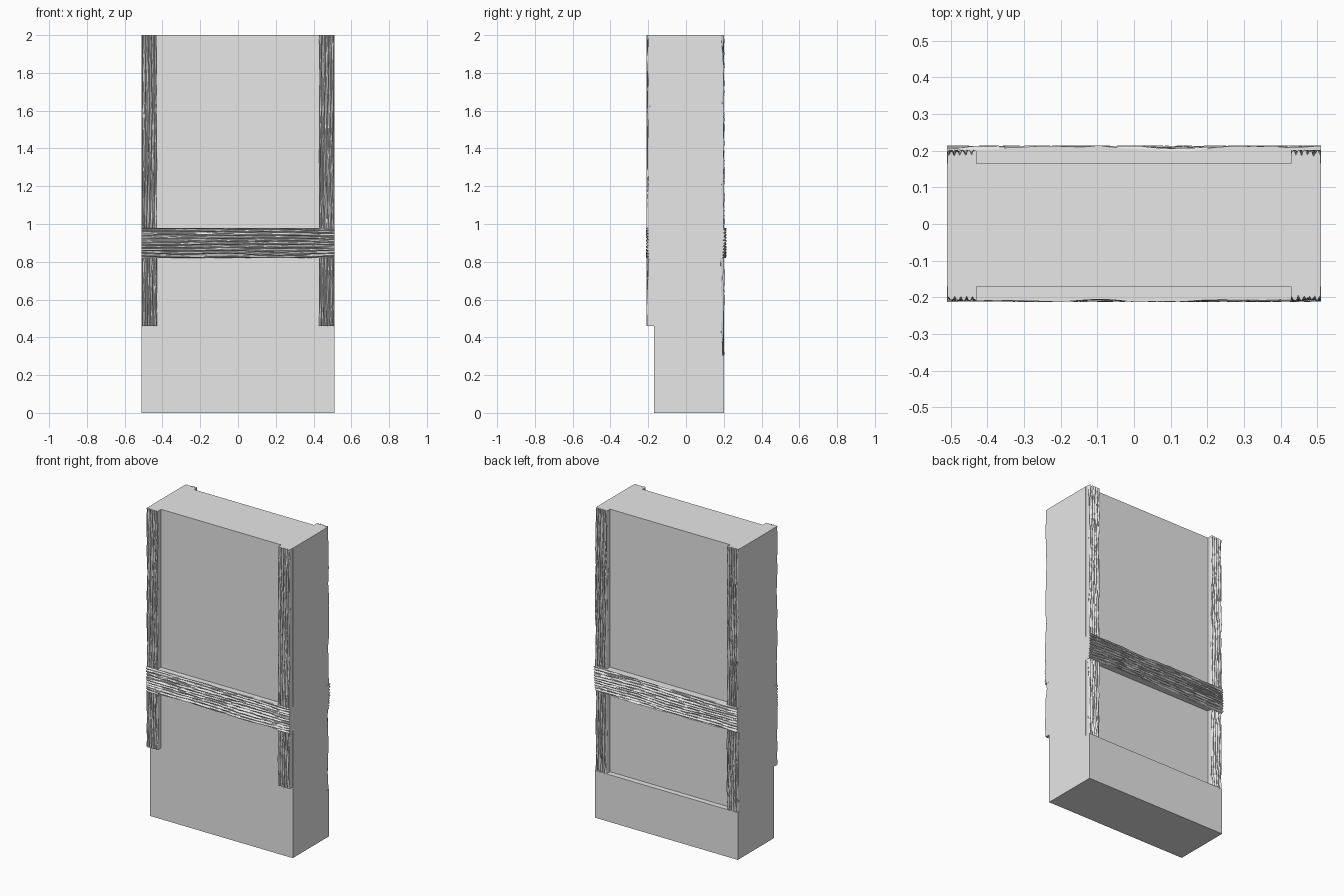
import bpy
import bmesh
from mathutils import Vector, noise

cube = bpy.data.objects.get("Cube")
if cube:
    bpy.data.objects.remove(cube, do_unlink=True)

grey = bpy.data.materials.new("plain grey")
grey.use_nodes = True
grey.diffuse_color = (0.8, 0.8, 0.8, 1)
grey.node_tree.nodes["Principled BSDF"].inputs["Base Color"].default_value = (0.8, 0.8, 0.8, 1)

HALF = 0.51                    # half the wall's width
FRONT, BACK = -0.17, 0.165     # plaster faces of the wall
BEAM_LOW, BEAM_HIGH = 0.82, 0.98


def finish(name, bm):
    bmesh.ops.recalc_face_normals(bm, faces=bm.faces)
    mesh = bpy.data.meshes.new(name)
    bm.to_mesh(mesh)
    bm.free()
    mesh.materials.append(grey)
    obj = bpy.data.objects.new(name, mesh)
    bpy.context.collection.objects.link(obj)


def profile_block(name, outline):
    """Extrude a side outline of (y, z) points across the wall's width."""
    bm = bmesh.new()
    face = bm.faces.new([bm.verts.new((-HALF, y, z)) for y, z in outline])
    new = bmesh.ops.extrude_face_region(bm, geom=[face])["geom"]
    for v in new:
        if isinstance(v, bmesh.types.BMVert):
            v.co.x = HALF
    finish(name, bm)


def grain_depth(across, along, seed):
    """Share of the carving depth, from wandering sharp grooves and chips."""
    bend = noise.noise(Vector((across * 12, along * 2.5, seed)))
    wave = (across * 62 + bend * 0.8 + seed * 0.37) % 1
    groove = abs(wave * 2 - 1) ** 2
    fine = abs(noise.noise(Vector((across * 130, along * 7, seed + 5))))
    chip = max(0, noise.noise(Vector((across * 9, along * 4, seed + 9))))
    return min(1, 0.55 * groove + 0.45 * fine + 0.4 * chip)


def plank(name, x0, x1, z0, z1, wall_y, outer_y, carve, seed):
    """Rough timber on a wall face, with the grain along its longer side."""
    width, height = x1 - x0, z1 - z0
    level = width > height
    length, breadth = max(width, height), min(width, height)
    along_n, across_n = max(12, int(length * 110)), max(36, int(breadth * 350))
    nx, nz = (along_n, across_n) if level else (across_n, along_n)
    inward = 1 if outer_y < wall_y else -1
    bm = bmesh.new()
    bmesh.ops.create_grid(bm, x_segments=nx, y_segments=nz, size=0.5)
    for v in bm.verts:
        x = x0 + (v.co.x + 0.5) * width
        z = z0 + (v.co.y + 0.5) * height
        depth = grain_depth(z, x, seed) if level else grain_depth(x, z, seed)
        v.co = (x, outer_y + inward * carve * depth, z)
    # straight sides running slightly into the wall
    rim = [e for e in bm.edges if e.is_boundary]
    for v in bmesh.ops.extrude_edge_only(bm, edges=rim)["geom"]:
        if isinstance(v, bmesh.types.BMVert):
            v.co.y = wall_y + inward * 0.004
    finish(name, bm)


# wall with a plinth step at the back
STEP = 0.305
profile_block("wall", [(FRONT, 0), (0.2, 0), (0.2, STEP), (BACK, STEP), (BACK, 2), (FRONT, 2)])

# posts and crossbeam on each face
sides = [("front", FRONT, -0.21, -0.213, 0.46, 0.022, 1),
         ("back", BACK, 0.203, 0.215, STEP, 0.026, 20)]
for face, wall_y, post_y, beam_y, foot, carve, seed in sides:
    for hand, x0, x1 in (("right", -0.509, -0.43), ("left", 0.428, 0.509)):
        s = seed + (3 if hand == "left" else 0)
        plank(f"{face}_{hand}_lower_post", x0, x1, foot, BEAM_LOW, wall_y, post_y, carve, s)
        plank(f"{face}_{hand}_upper_post", x0, x1, BEAM_HIGH, 2, wall_y, post_y, carve, s)
    plank(f"{face}_crossbeam", -HALF, HALF, BEAM_LOW, BEAM_HIGH, wall_y, beam_y, carve * 1.1, seed + 7)
